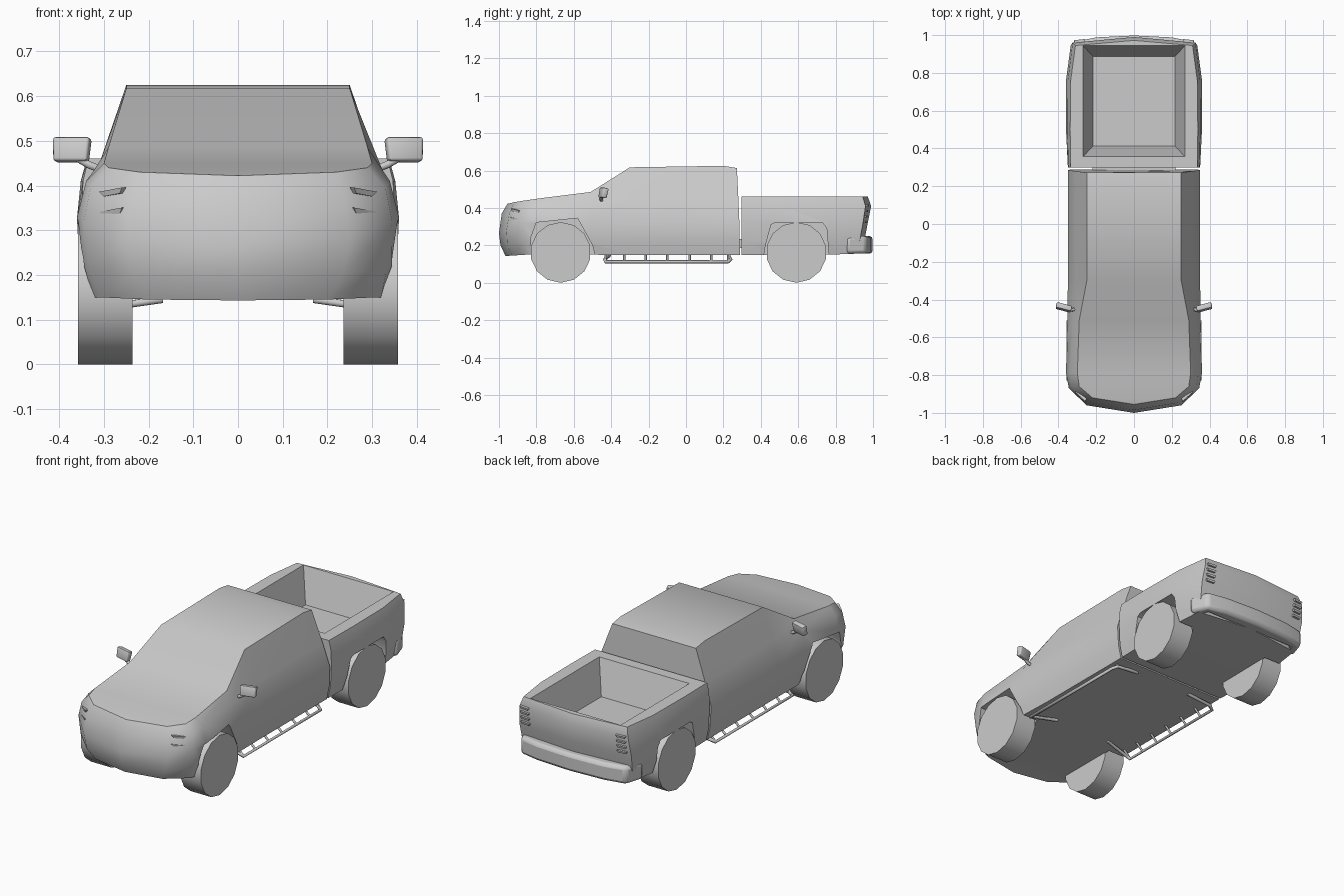
import bpy, bmesh, math
from mathutils import Vector, Matrix

if "Cube" in bpy.data.objects:
    bpy.data.objects.remove(bpy.data.objects["Cube"])


def make(name, bm, angle=45):
    bmesh.ops.remove_doubles(bm, verts=bm.verts, dist=1e-5)
    bmesh.ops.recalc_face_normals(bm, faces=bm.faces)
    me = bpy.data.meshes.new(name)
    bm.to_mesh(me)
    bm.free()
    ob = bpy.data.objects.new(name, me)
    bpy.context.collection.objects.link(ob)
    smooth(ob, angle)
    return ob


def smooth(ob, angle=45):
    bpy.ops.object.select_all(action='DESELECT')
    ob.select_set(True)
    bpy.context.view_layer.objects.active = ob
    bpy.ops.object.shade_smooth_by_angle(angle=math.radians(angle))


def loft(name, rings):
    """Skin symmetric sections; each ring is (xs, ys, zs) from sill to top."""
    bm = bmesh.new()
    loops = []
    for xs, ys, zs in rings:
        if not isinstance(ys, tuple):
            ys = (ys,) * len(xs)
        half = list(zip(xs, ys, zs))
        pts = half + [(-x, y, z) for x, y, z in reversed(half)]
        loops.append([bm.verts.new(p) for p in pts])
    n = len(loops[0])
    for a, b in zip(loops, loops[1:]):
        for i in range(n):
            j = (i + 1) % n
            bm.faces.new((a[i], a[j], b[j], b[i]))
    for loop, ring in ((loops[0], rings[0]), (loops[-1], rings[-1])):
        if max(ring[0]) > 0:
            bm.faces.new(loop)
    return make(name, bm)


def prism(name, pts, offset, angle=45):
    bm = bmesh.new()
    f = bm.faces.new([bm.verts.new(p) for p in pts])
    ext = bmesh.ops.extrude_face_region(bm, geom=[f])
    vs = [v for v in ext['geom'] if isinstance(v, bmesh.types.BMVert)]
    bmesh.ops.translate(bm, vec=offset, verts=vs)
    if not f.is_valid or len(f.link_loops if hasattr(f, 'link_loops') else f.loops) and \
            not any(len(e.link_faces) == 1 for e in bm.edges):
        pass
    else:
        bmesh.ops.holes_fill(bm, edges=bm.edges)
    return make(name, bm, angle)


def box(name, loc, size, rot=(0, 0, 0), taper=1.0, bevel=0):
    bm = bmesh.new()
    bmesh.ops.create_cube(bm, size=1)
    for v in bm.verts:
        k = taper if v.co.z < 0 else 1
        v.co = Vector((v.co.x * size[0] * k, v.co.y * size[1] * k, v.co.z * size[2]))
    if bevel:
        bmesh.ops.bevel(bm, geom=list(bm.edges), offset=bevel, segments=2,
                        affect='EDGES', profile=0.5)
    ob = make(name, bm)
    ob.location, ob.rotation_euler = loc, rot
    return ob


def tube(name, paths, radius):
    cu = bpy.data.curves.new(name, 'CURVE')
    cu.dimensions, cu.bevel_depth, cu.bevel_resolution = '3D', radius, 1
    cu.use_fill_caps = True
    for path in paths:
        sp = cu.splines.new('POLY')
        sp.points.add(len(path) - 1)
        for p, co in zip(sp.points, path):
            p.co = (*co, 1)
    ob = bpy.data.objects.new(name, cu)
    bpy.context.collection.objects.link(ob)


def cut(ob, cutter):
    m = ob.modifiers.new('cut', 'BOOLEAN')
    m.operation, m.object, m.solver = 'DIFFERENCE', cutter, 'EXACT'
    bpy.ops.object.select_all(action='DESELECT')
    bpy.context.view_layer.objects.active = ob
    ob.select_set(True)
    bpy.ops.object.modifier_apply(modifier=m.name)
    bpy.data.objects.remove(cutter)


def cut_arches(ob, profile):
    for s in (1, -1):
        cut(ob, prism('arch_cutter', [(s * 0.24, y, z) for y, z in profile], (s * 0.3, 0, 0)))
    smooth(ob)


# Cab with bonnet, nose to rear window
cab_x = (.33, .345, .35, .31, .25)
cab = loft('cab', [
    ((0,) * 5, (-.965, -.992, -1.0, -.985, -.955), (.143, .2, .265, .37, .422)),
    ((.2, .235, .25, .24, .22), (-.93, -.955, -.96, -.945, -.92), (.145, .2, .28, .37, .43)),
    ((.31, .335, .345, .33, .29), (-.855, -.865, -.87, -.865, -.86), (.15, .22, .32, .395, .44)),
    ((.335, .355, .36, .34, .3), -.79, (.15, .22, .33, .41, .45)),
    ((.335, .35, .353, .325, .29), -.51, (.15, .22, .33, .43, .485)),
    (cab_x, -.3, (.148, .22, .33, .45, .617)),
    (cab_x, .2, (.147, .22, .33, .45, .625)),
    (cab_x, (.288, .287, .285, .28, .272), (.147, .22, .33, .45, .613)),
])
cut_arches(cab, [(-.83, .1), (-.83, .24), (-.8, .322), (-.58, .345), (-.5, .2), (-.475, .1)])

# Load bed with curved tailgate and open top
bed = loft('load_bed', [
    ((.33, .345, .35, .347, .335), .298, (.147, .22, .33, .41, .46)),
    ((.335, .355, .36, .352, .338), .5, (.147, .22, .33, .41, .46)),
    ((.335, .355, .36, .35, .335), .76, (.15, .22, .32, .41, .46)),
    ((.32, .33, .335, .325, .31), (.9, .93, .945, .96, .945), (.155, .23, .31, .41, .46)),
    ((0,) * 5, (.94, .955, .97, .99, .972), (.155, .23, .31, .41, .46)),
])
cut(bed, box('bed_cutter', (0, .65, .38), (.55, .6, .2), taper=.79))
cut_arches(bed, [(.41, .1), (.425, .2), (.455, .31), (.48, .322), (.73, .322), (.752, .29), (.768, .1)])

# Frame joining cab and bed
box('frame_link', (0, .293, .21), (.44, .05, .05))

# Rear bumper
plan = [(0, .998), (.2, .988), (.315, .965), (.348, .86), (.3, .86), (.27, .92)]
outline = plan + [(-x, y) for x, y in reversed(plan[1:])]
bumper = prism('rear_bumper', [(x, y, .155) for x, y in outline], (0, 0, .095))
bev = bumper.modifiers.new('round', 'BEVEL')
bev.width, bev.segments, bev.limit_method, bev.angle_limit = .018, 2, 'ANGLE', math.radians(60)

# Wheels
for end, y in (('front', -.67), ('rear', .59)):
    for side, s in (('right', 1), ('left', -1)):
        bm = bmesh.new()
        bmesh.ops.create_cone(bm, cap_ends=True, segments=14, radius1=.162, radius2=.162, depth=.123,
                              matrix=Matrix.Rotation(math.pi / 2, 4, 'Y') @ Matrix.Rotation(math.pi / 14, 4, 'Z'))
        low = min(v.co.z for v in bm.verts)
        wheel = make(f'{end}_{side}_wheel', bm)
        wheel.location = (s * .297, y, -low)

for side, s in (('right', 1), ('left', -1)):
    # Side steps: bent rail with short hangers
    rail = [(.17, -.41, .145), (.31, -.435, .125), (.335, -.43, .112),
            (.335, .225, .112), (.31, .24, .125), (.17, .23, .145)]
    paths = [[(s * x, y, z) for x, y, z in rail]]
    tube(f'{side}_step_rail', paths, .009)
    tube(f'{side}_step_hangers', [[(s * .335, y, .112), (s * .29, y, .155)]
                                  for y in (-.43, -.33, -.215, -.1, .02, .135, .225)], .006)

    # Door mirrors
    tube(f'{side}_mirror_arm', [[(s * .305, -.45, .435), (s * .335, -.455, .447), (s * .375, -.445, .47)]], .009)
    box(f'{side}_mirror', (s * .372, -.442, .48), (.085, .03, .054), (math.radians(-12), 0, s * math.radians(15)), .92, .006)

    # Tail lamp slats
    for i in range(4):
        box(f'{side}_tail_lamp_{i + 1}', (s * .288, .953 + .004 * i, .325 + .029 * i),
            (.055, .022, .011), (0, 0, -s * math.radians(6)), .8)

    # Headlamp slivers
    for i, z in enumerate((.34, .385)):
        box(f'{side}_headlamp_{i + 1}', (s * .28, -.913 + .004 * i, z), (.07, .014, .012),
            (0, s * math.radians(8), s * math.radians(42)), .7)
